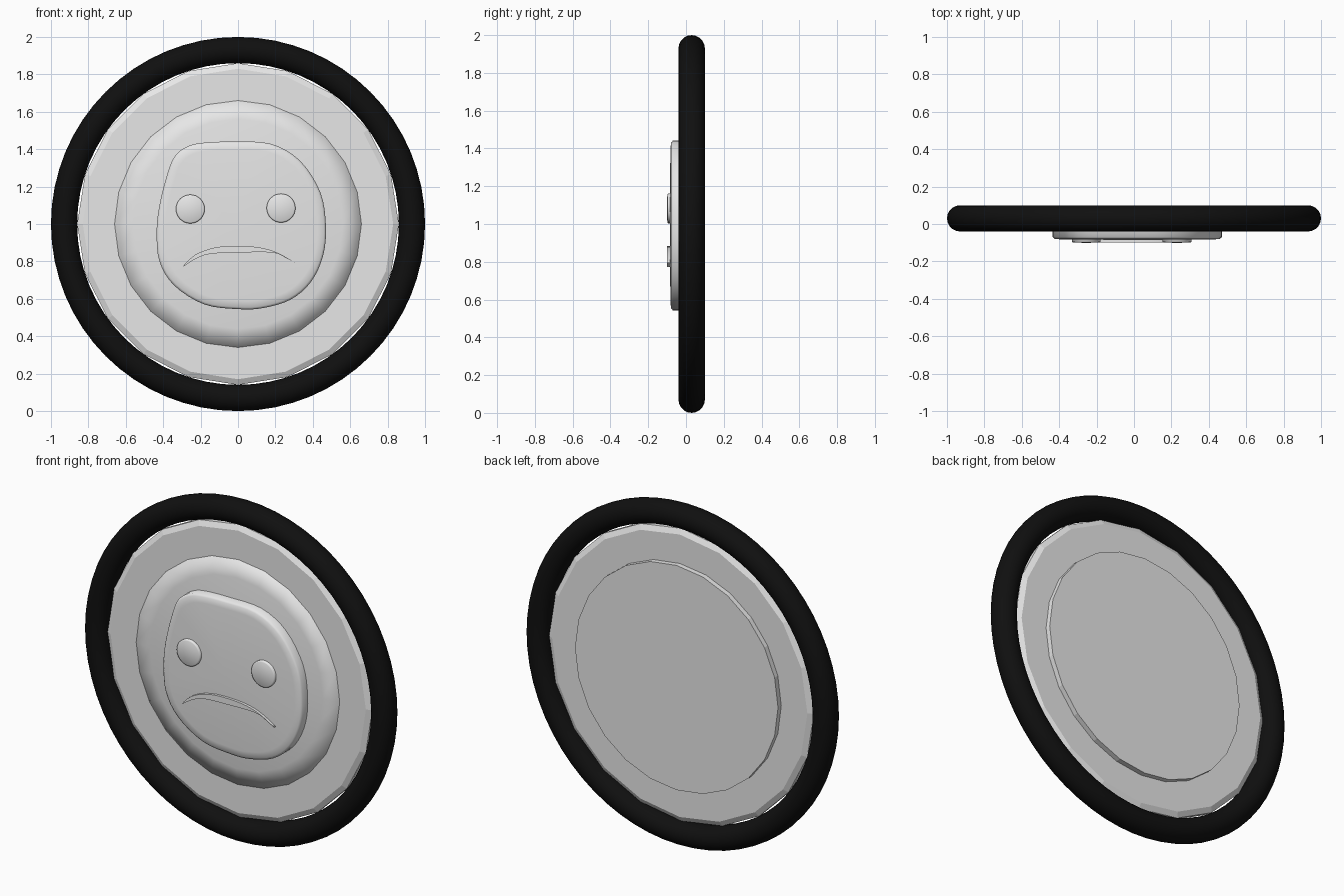
import bpy, bmesh, math
from mathutils import Vector

if "Cube" in bpy.data.objects:
    bpy.data.objects.remove(bpy.data.objects["Cube"])


def material(name, value):
    m = bpy.data.materials.new(name)
    m.diffuse_color = (value, value, value, 1)
    m.use_nodes = True
    m.node_tree.nodes["Principled BSDF"].inputs["Base Color"].default_value = m.diffuse_color
    return m


GREY = material("light grey", 0.8)
BLACK = material("black", 0.005)


def loft(name, rings, mat, smooth=False, closed=False, fan_y=None):
    """Bridge matching rings of points; cap the ends unless closed."""
    bm = bmesh.new()
    loops = [[bm.verts.new(p) for p in ring] for ring in rings]
    n = len(loops[0])
    pairs = list(zip(loops, loops[1:]))
    if closed:
        pairs.append((loops[-1], loops[0]))
    for a, b in pairs:
        for i in range(n):
            j = (i + 1) % n
            bm.faces.new((a[i], a[j], b[j], b[i]))
    if not closed:
        bm.faces.new(loops[0])
        if fan_y is None:
            bm.faces.new(loops[-1])
        else:
            # fan the front cap to a slightly raised centre
            c = sum((v.co for v in loops[-1]), Vector()) / n
            tip = bm.verts.new((c.x, fan_y, c.z))
            for i in range(n):
                bm.faces.new((loops[-1][i], loops[-1][(i + 1) % n], tip))
    bmesh.ops.recalc_face_normals(bm, faces=bm.faces)
    for f in bm.faces:
        f.smooth = smooth and len(f.verts) <= 4
    mesh = bpy.data.meshes.new(name)
    bm.to_mesh(mesh)
    bm.free()
    mesh.materials.append(mat)
    ob = bpy.data.objects.new(name, mesh)
    bpy.context.collection.objects.link(ob)
    return ob


def circle(r, y, n, cx=0.0, cz=1.0):
    return [Vector((cx + r * math.sin(2 * math.pi * i / n), y,
                    cz + r * math.cos(2 * math.pi * i / n))) for i in range(n)]


def spline(pts, steps=4):
    """Closed smooth curve through (x, z) points."""
    out, n = [], len(pts)
    for i in range(n):
        p0, p1, p2, p3 = (Vector(pts[(i + k) % n]) for k in (-1, 0, 1, 2))
        for s in range(steps):
            t = s / steps
            out.append(0.5 * (2 * p1 + (p2 - p0) * t
                              + (2 * p0 - 5 * p1 + 4 * p2 - p3) * t * t
                              + (3 * p1 - p0 - 3 * p2 + p3) * t ** 3))
    return out


def outline(pts, y, scale=1.0, cx=0.0, cz=0.0):
    return [Vector((cx + (p[0] - cx) * scale, y, cz + (p[1] - cz) * scale))
            for p in pts]


# Round outer ring
tube = [(0.93 + 0.07 * math.cos(2 * math.pi * k / 20),
         0.03 + 0.07 * math.sin(2 * math.pi * k / 20)) for k in range(20)]
loft("outer_ring", [circle(r, y, 64) for r, y in tube], BLACK,
     smooth=True, closed=True)

# Flat disc with a bevelled rim
loft("disc", [circle(r, y, 20) for r, y in
              [(0.83, 0.058), (0.86, 0.042), (0.86, 0.018), (0.83, 0.002)]], GREY)

# Raised plate on the back
loft("back_plate", [circle(0.66, 0.05, 24), circle(0.66, 0.088, 24)], GREY)

# Shallow dome on the front
dome = [(0.66, 0.02)] + [(0.66 * k, -0.003 - 0.045 * (1 - k * k))
                         for k in (1, 0.85, 0.7, 0.5, 0.25)]
loft("front_dome", [circle(r, y, 24) for r, y in dome], GREY,
     smooth=True, fan_y=-0.048)

# Face plate with softened edge
face = spline([(-.04, 1.44), (.17, 1.43), (.33, 1.34), (.44, 1.17), (.47, .99),
               (.455, .83), (.39, .69), (.28, .595), (.13, .55), (0, .545),
               (-.18, .57), (-.34, .67), (-.42, .80), (-.435, .96), (-.42, 1.10),
               (-.38, 1.26), (-.34, 1.36), (-.27, 1.415), (-.18, 1.435)])
loft("face_plate", [outline(face, y, s, 0.02, 1.0) for y, s in
                    [(0.0, 1), (-0.07, 1), (-0.079, 0.975), (-0.083, 0.9)]],
     GREY, smooth=True, fan_y=-0.085)

# Eyes
for side, cx, cz in (("left", -0.255, 1.08), ("right", 0.23, 1.085)):
    loft(side + "_eye", [circle(r, y, 32, cx, cz) for r, y in
                         [(0.077, -0.06), (0.077, -0.095), (0.07, -0.099)]],
         GREY, smooth=True, fan_y=-0.101)

# Downturned mouth
mouth = spline([(-.295, .772), (-.23, .835), (-.12, .875), (.01, .883),
                (.13, .872), (.22, .842), (.305, .793), (.25, .822),
                (.18, .848), (0, .847), (-.15, .84), (-.23, .812)], 3)
loft("mouth", [outline(mouth, -0.06), outline(mouth, -0.1)], GREY, smooth=True)
